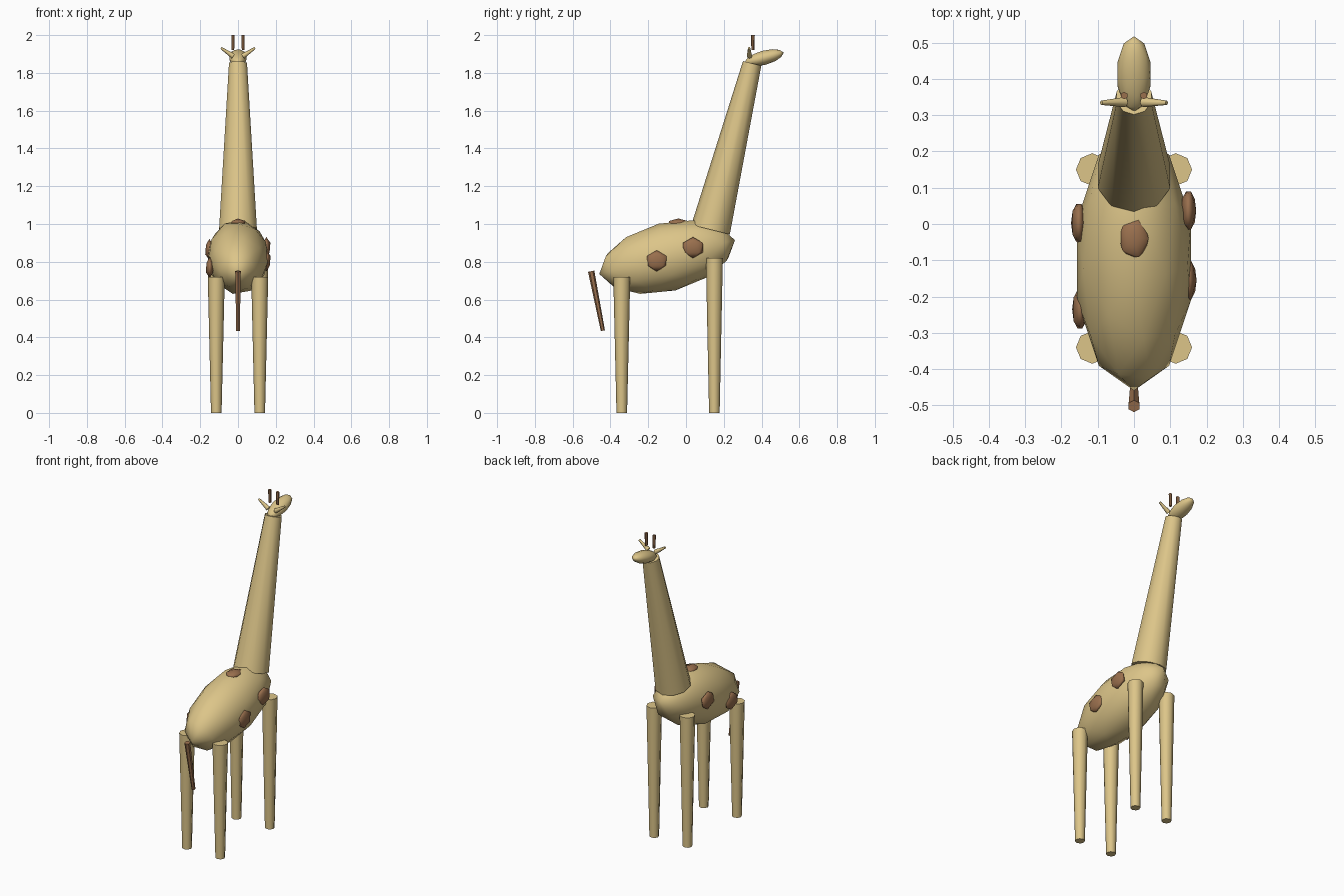
import bpy
from math import radians
from mathutils import Vector

cube = bpy.data.objects.get("Cube")
if cube:
    bpy.data.objects.remove(cube, do_unlink=True)


def material(name, rgb):
    mat = bpy.data.materials.new(name)
    mat.use_nodes = True
    mat.diffuse_color = (*rgb, 1)
    mat.node_tree.nodes["Principled BSDF"].inputs["Base Color"].default_value = (*rgb, 1)
    return mat


tan = material("tan_hide", (0.72, 0.56, 0.25))
brown = material("brown_patch", (0.32, 0.16, 0.075))


def ellipsoid(name, centre, radii, mat, tilt=0, detail=2):
    bpy.ops.mesh.primitive_ico_sphere_add(subdivisions=detail, radius=1, location=centre)
    obj = bpy.context.object
    obj.name = name
    obj.scale = radii
    obj.rotation_euler.x = radians(tilt)
    obj.data.materials.append(mat)
    bpy.ops.object.shade_smooth()
    return obj


def rod(name, start, end, r_start, r_end, mat, sides=8):
    """Tapered rod between two points."""
    start, end = Vector(start), Vector(end)
    axis = end - start
    bpy.ops.mesh.primitive_cone_add(vertices=sides, radius1=r_start, radius2=r_end,
                                    depth=axis.length, location=(start + end) / 2)
    obj = bpy.context.object
    obj.name = name
    obj.rotation_euler = Vector((0, 0, 1)).rotation_difference(axis).to_euler()
    obj.data.materials.append(mat)
    bpy.ops.object.shade_smooth_by_angle(angle=radians(50))
    return obj


# Body, neck and head
ellipsoid("body", (0, -0.1, 0.825), (0.165, 0.37, 0.182), tan, tilt=14)
rod("neck", (0, 0.13, 0.97), (0, 0.35, 1.85), 0.105, 0.05, tan, sides=10)
ellipsoid("head", (0, 0.413, 1.88), (0.048, 0.108, 0.038), tan, tilt=15)

# Legs, ears and horns, mirrored left and right
for side, s in (("left", 1), ("right", -1)):
    for end, y, top in (("front", 0.15, 0.82), ("rear", -0.34, 0.72)):
        rod(f"{end}_leg_{side}", (s * 0.115, y, 0), (s * 0.115, y, top), 0.028, 0.045, tan)
    rod(f"ear_{side}", (s * 0.025, 0.336, 1.888), (s * 0.09, 0.334, 1.932), 0.014, 0.006, tan)
    rod(f"horn_{side}", (s * 0.027, 0.354, 1.92), (s * 0.027, 0.354, 2.0), 0.008, 0.01, brown, sides=6)

# Tail
rod("tail", (0, -0.502, 0.75), (0, -0.44, 0.435), 0.017, 0.011, brown, sides=6)

# Raised patches on the flanks and back
flank = (0.024, 0.062, 0.056)
patches = [
    ((0.15, 0.037, 0.875), flank),
    ((0.151, -0.155, 0.805), flank),
    ((-0.152, 0.003, 0.865), flank),
    ((-0.149, -0.235, 0.77), flank),
    ((0, -0.04, 1.005), (0.045, 0.06, 0.024)),
]
for i, (centre, radii) in enumerate(patches, 1):
    ellipsoid(f"patch_{i}", centre, radii, brown, detail=1)
